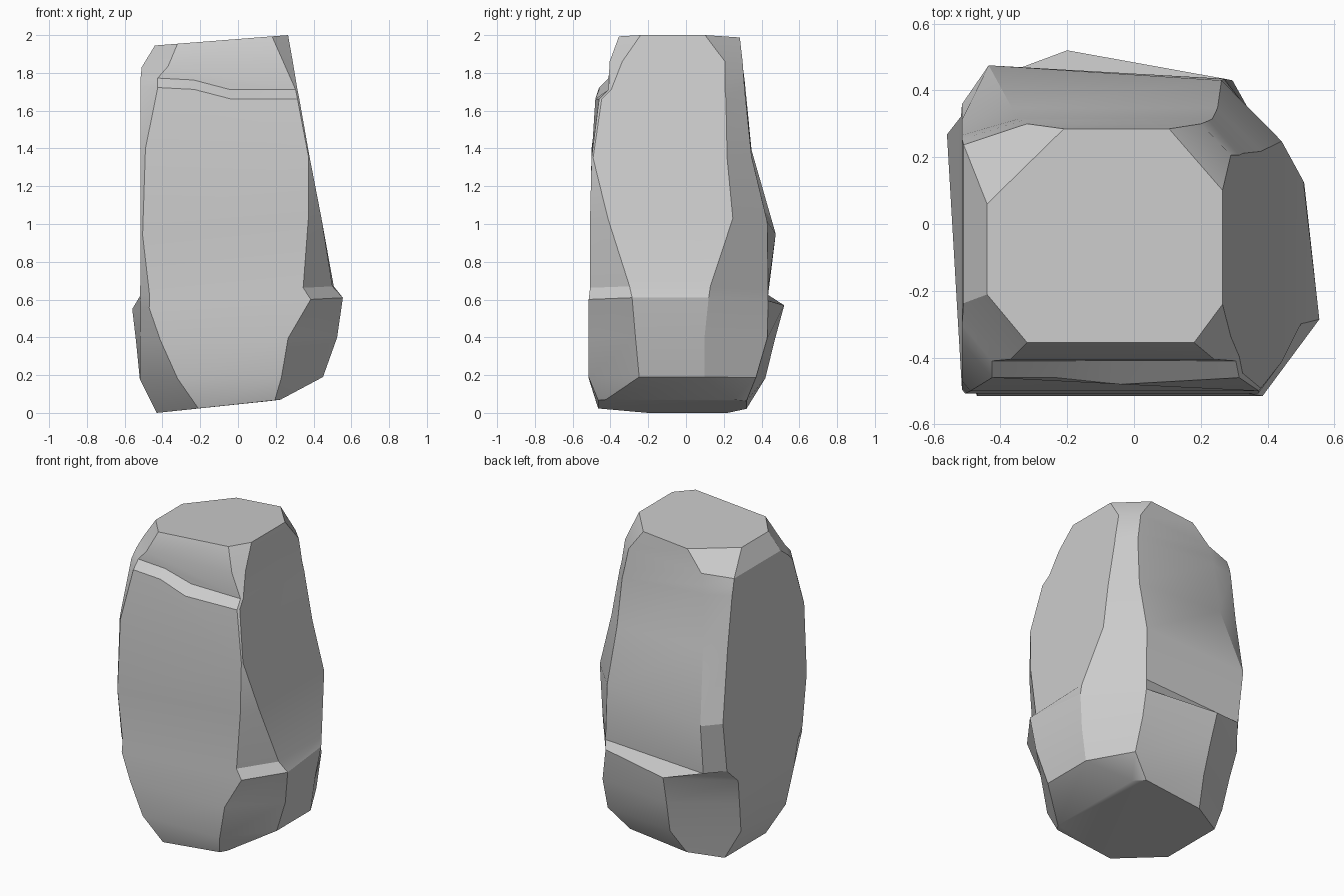
import bpy, bmesh, math

if "Cube" in bpy.data.objects:
    bpy.data.objects.remove(bpy.data.objects["Cube"])

# Rock rings, bottom to top: height at left / right, x range, y range,
# then corner chamfers: front-left, front-right, back-right, back-left
RINGS = [
    (0.00, 0.07, -0.43, 0.225, -0.465, 0.32, 0.22, 0.03, 0.06, 0.20),
    (0.18, 0.19, -0.52, 0.45, -0.515, 0.42, 0.20, 0.22, 0.28, 0.34),
    (0.38, 0.40, -0.54, 0.515, -0.515, 0.47, 0.13, 0.25, 0.28, 0.35),
    (0.55, 0.61, -0.56, 0.555, -0.515, 0.52, 0.09, 0.17, 0.30, 0.36),
    (0.62, 0.67, -0.518, 0.50, -0.508, 0.465, 0.05, 0.155, 0.24, 0.09),
    (0.94, 1.03, -0.515, 0.442, -0.508, 0.455, 0.01, 0.07, 0.18, 0.08),
    (1.40, 1.35, -0.515, 0.38, -0.50, 0.347, 0.025, 0.006, 0.13, 0.15),
    (1.73, 1.66, -0.515, 0.325, -0.46, 0.315, 0.09, 0.01, 0.09, 0.17),
    (1.78, 1.71, -0.515, 0.315, -0.41, 0.31, 0.09, 0.01, 0.09, 0.18),
    (1.83, 1.86, -0.51, 0.29, -0.405, 0.30, 0.14, 0.05, 0.09, 0.19),
    (1.945, 2.00, -0.44, 0.265, -0.355, 0.285, 0.12, 0.085, 0.16, 0.20),
]

# Corner numbers run anticlockwise from the front-left
FL, FR, RF, RB, BR, BL, LB, LF = range(8)

# Local nudges (dx, dy) per ring and corner: chipped ledges only at some corners
LOWER_CHIPS = {
    (0, LB): (0, 0.04), (0, BR): (0.01, 0),
    (1, BR): (0.13, -0.05), (1, RF): (0, -0.03),
    (2, LF): (0.022, 0), (2, RF): (0.01, -0.09), (2, RB): (-0.035, -0.05), (2, BR): (0.06, -0.04),
    (3, LF): (0.045, 0), (3, RB): (-0.045, -0.055), (3, BR): (0.015, -0.085),
    (4, RB): (0.007, -0.06), (4, BR): (0.01, -0.03), (4, BL): (0, -0.03), (4, LB): (0, -0.08),
}
UPPER_CHIPS = {
    (5, BR): (0, -0.025), (5, BL): (0, 0.02), (5, LB): (0, -0.04),
    (6, LB): (0, 0.07), (6, RB): (0, 0.02), (7, LB): (0, 0.07),
    (8, LB): (0, 0.07), (9, LB): (0, 0.07), (9, RB): (0, 0.01),
    (10, LB): (0, -0.085), (10, BL): (0.03, 0),
}
CHIPS = {**LOWER_CHIPS, **UPPER_CHIPS}


def ring_points(n, zl, zr, xl, xr, yf, yb, fl, fr, br, bl):
    """Chamfered rectangle, tilted from left to right, with local chips."""
    pts = [(xl + fl, yf), (xr - fr, yf),
           (xr, yf + 1.35 * fr), (xr, yb - 1.15 * br),
           (xr - br, yb), (xl + bl, yb),
           (xl, yb - 0.7 * bl), (xl, yf + 1.2 * fl)]
    out = []
    for k, (x, y) in enumerate(pts):
        dx, dy = CHIPS.get((n, k), (0, 0))
        out.append((x + dx, y + dy, zl + (zr - zl) * (x - xl) / (xr - xl)))
    return out


# Loft the rings into one closed stone
bm = bmesh.new()
loops = [[bm.verts.new(p) for p in ring_points(n, *r)] for n, r in enumerate(RINGS)]
for low, high in zip(loops, loops[1:]):
    for i in range(8):
        j = (i + 1) % 8
        bm.faces.new((low[i], low[j], high[j], high[i]))
bm.faces.new(loops[0][::-1])
bm.faces.new(loops[-1])

# Step the front ledge: level on the left, dropping to level on the right
for n in (7, 8):
    a, b = loops[n][FL], loops[n][FR]
    za, zb = a.co.z, b.co.z
    mid = bmesh.utils.edge_split(bm.edges.get((a, b)), a, 0.26)[1]
    mid.co.z = za - 0.01
    low_mid = bmesh.utils.edge_split(bm.edges.get((mid, b)), mid, 0.35)[1]
    low_mid.co.z = zb + 0.002
    if n == 7:
        low_mid.co.y -= 0.02
    loops[n] += [mid, low_mid]
for k in (8, 9):
    bmesh.ops.connect_verts(bm, verts=[loops[7][k], loops[8][k]])

bmesh.ops.recalc_face_normals(bm, faces=bm.faces)
mesh = bpy.data.meshes.new("standing_stone")
bm.to_mesh(mesh)
bm.free()

stone = bpy.data.objects.new("standing_stone", mesh)
bpy.context.collection.objects.link(stone)
bpy.context.view_layer.objects.active = stone
stone.select_set(True)
bpy.ops.object.shade_smooth_by_angle(angle=math.radians(25))
